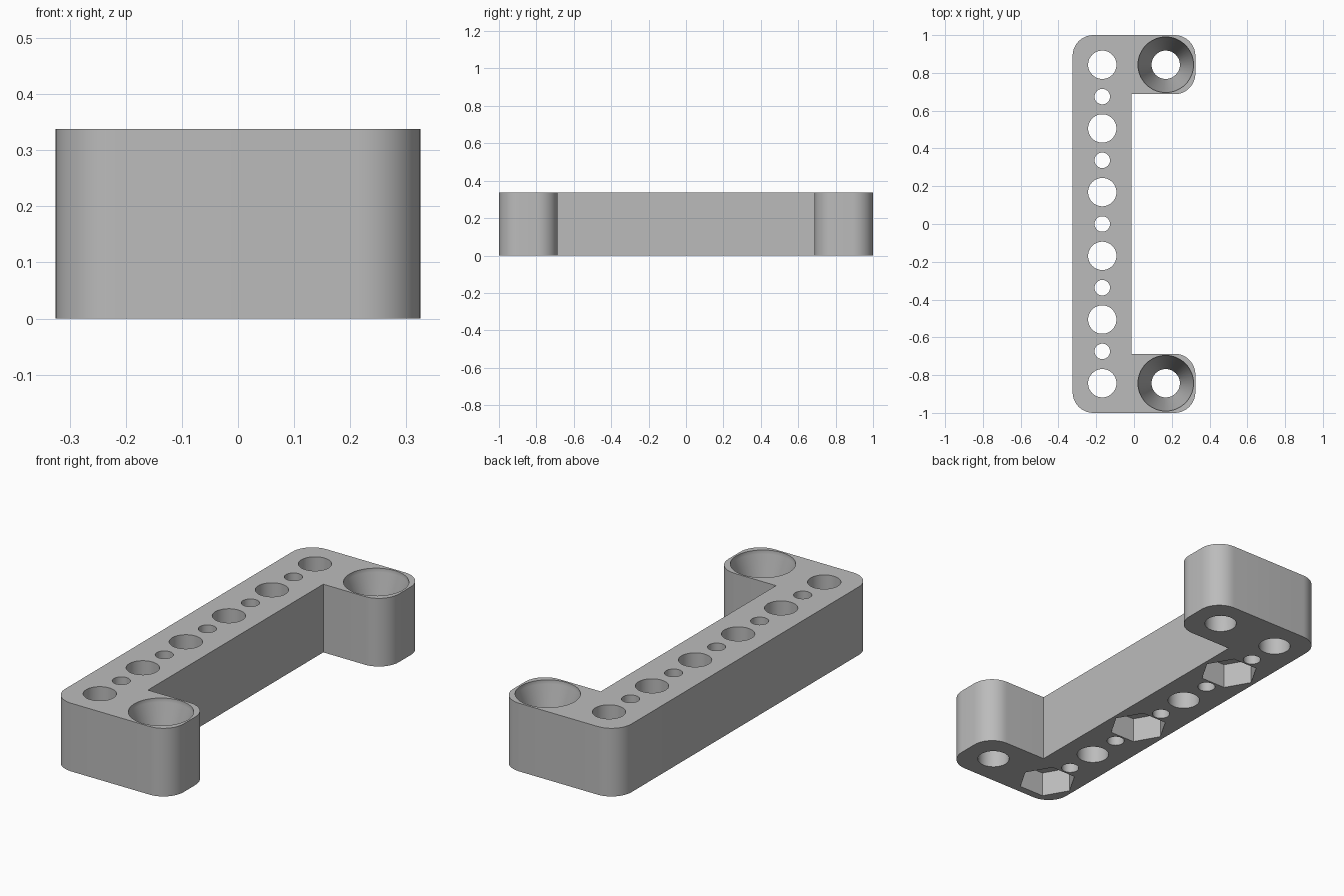
import bpy
import bmesh
from math import cos, sin, pi, radians

old = bpy.data.objects.get("Cube")
if old:
    bpy.data.objects.remove(old, do_unlink=True)

HEIGHT = 0.338
PITCH = 0.1686          # spacing of neighbouring holes along the bar
AXIS = 0.168            # x offset of the two hole columns
HOLE_R, PIN_R = 0.075, 0.041
SINK_R, NUT_R, NUT_DEPTH = 0.147, 0.137, 0.125
CORNER_R = 0.11
HALF_W, ARM_Y, INNER_X = 0.325, 0.687, -0.013

grey = bpy.data.materials.new("plain grey")
grey.use_nodes = True
grey.diffuse_color = (0.5, 0.5, 0.5, 1)
grey.node_tree.nodes["Principled BSDF"].inputs["Base Color"].default_value = (0.5, 0.5, 0.5, 1)


def make_object(name, bm):
    bmesh.ops.recalc_face_normals(bm, faces=bm.faces)
    mesh = bpy.data.meshes.new(name)
    bm.to_mesh(mesh)
    bm.free()
    mesh.materials.append(grey)
    obj = bpy.data.objects.new(name, mesh)
    bpy.context.collection.objects.link(obj)
    return obj


def add_turned(bm, x, y, rings, sides):
    """Closed turned solid from (radius, z) rings, bottom to top."""
    loops = [[bm.verts.new((x + r * cos(2 * pi * i / sides),
                            y + r * sin(2 * pi * i / sides), z))
              for i in range(sides)] for r, z in rings]
    for a, b in zip(loops, loops[1:]):
        for i in range(sides):
            j = (i + 1) % sides
            bm.faces.new((a[i], a[j], b[j], b[i]))
    bm.faces.new(loops[0][::-1])
    bm.faces.new(loops[-1])


def arc(cx, cy, start, steps=12):
    """Quarter-circle corner, counter-clockwise."""
    return [(cx + CORNER_R * cos(radians(start + 90 * i / steps)),
             cy + CORNER_R * sin(radians(start + 90 * i / steps)))
            for i in range(steps + 1)]


# Bracket body: C-shaped outline with rounded outer corners
cx, cy, arm_cy = HALF_W - CORNER_R, 1 - CORNER_R, ARM_Y + CORNER_R
outline = (arc(-cx, -cy, 180) + arc(cx, -cy, 270) + arc(cx, -arm_cy, 0)
           + [(INNER_X, -ARM_Y), (INNER_X, ARM_Y)]
           + arc(cx, arm_cy, 270) + arc(cx, cy, 0) + arc(-cx, cy, 90))
bm = bmesh.new()
base = bm.faces.new([bm.verts.new((x, y, 0)) for x, y in outline])
top = bmesh.ops.extrude_face_region(bm, geom=[base])["geom"]
bmesh.ops.translate(bm, vec=(0, 0, HEIGHT),
                    verts=[v for v in top if isinstance(v, bmesh.types.BMVert)])
bracket = make_object("bracket_body", bm)

# Bar holes: large and small alternating, every second large one has a nut pocket
LOW, HIGH = -0.1, HEIGHT + 0.1
holes, pockets = bmesh.new(), bmesh.new()
for i in range(-5, 6):
    radius = HOLE_R if i % 2 else PIN_R
    add_turned(holes, -AXIS, i * PITCH, [(radius, LOW), (radius, HIGH)], 48)
    if i in (-5, -1, 3):
        add_turned(pockets, -AXIS, i * PITCH, [(NUT_R, LOW), (NUT_R, NUT_DEPTH)], 6)

# Countersunk screw holes in the arms
for side in (-1, 1):
    add_turned(holes, AXIS, side * 5 * PITCH,
               [(HOLE_R, LOW), (HOLE_R, HEIGHT - 0.19),
                (SINK_R, HEIGHT - 0.02), (SINK_R, HIGH)], 48)

cutters = [make_object("hole_cutter", holes), make_object("nut_pocket_cutter", pockets)]
bpy.ops.object.select_all(action="DESELECT")
bracket.select_set(True)
bpy.context.view_layer.objects.active = bracket
for cutter in cutters:
    mod = bracket.modifiers.new("cut", "BOOLEAN")
    mod.operation, mod.solver, mod.object = "DIFFERENCE", "EXACT", cutter
    bpy.ops.object.modifier_apply(modifier=mod.name)
    bpy.data.objects.remove(cutter, do_unlink=True)

bpy.ops.object.shade_smooth_by_angle(angle=radians(25))
